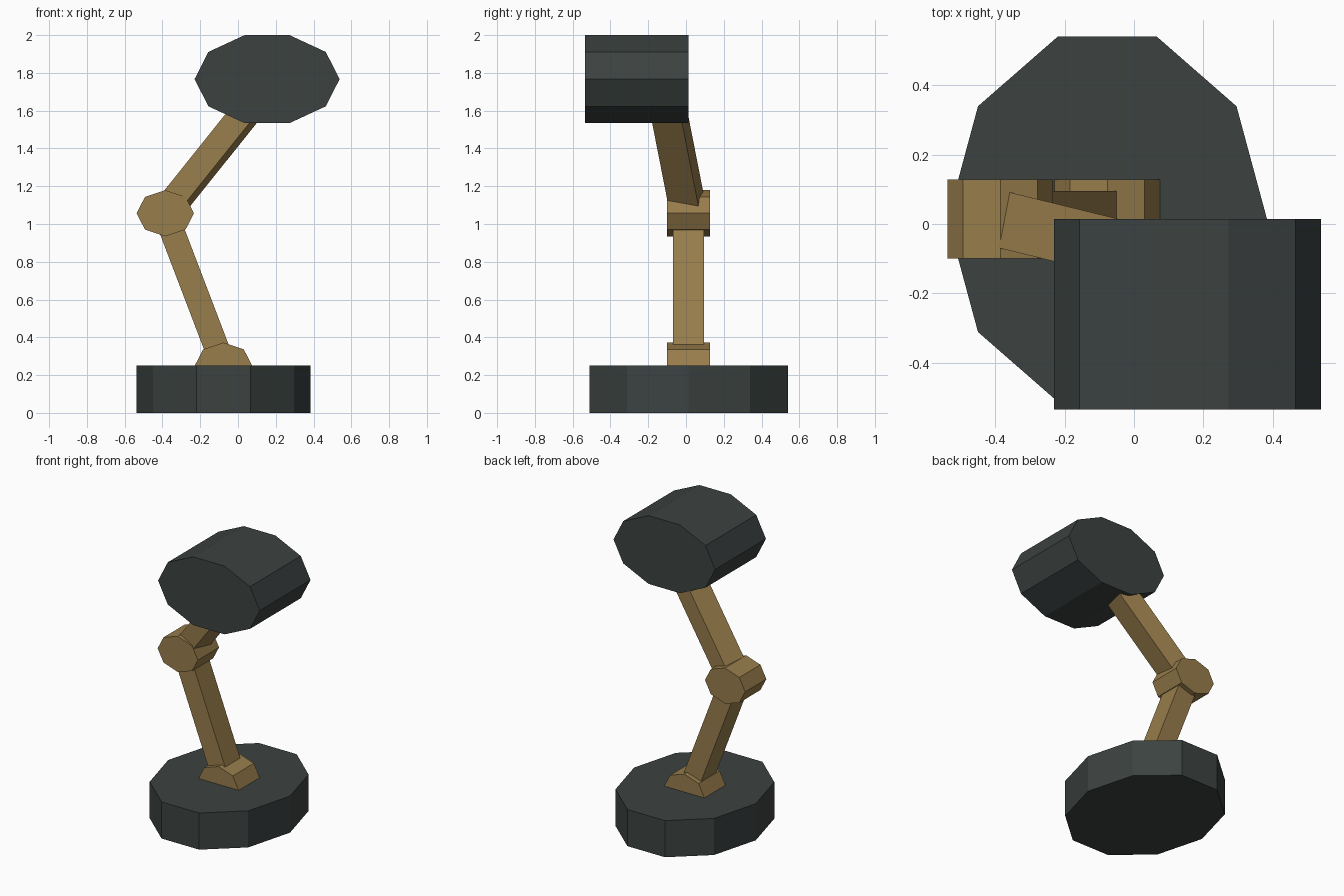
import bpy, bmesh
from math import cos, sin, pi
from mathutils import Vector, Matrix

if "Cube" in bpy.data.objects:
    bpy.data.objects.remove(bpy.data.objects["Cube"])


def material(name, color):
    m = bpy.data.materials.new(name)
    m.diffuse_color = (*color, 1)
    m.use_nodes = True
    m.node_tree.nodes["Principled BSDF"].inputs["Base Color"].default_value = m.diffuse_color
    return m


dark = material("dark_grey", (0.045, 0.055, 0.053))
tan = material("tan", (0.31, 0.205, 0.07))


def add_object(name, bm, mat):
    bmesh.ops.recalc_face_normals(bm, faces=bm.faces)
    mesh = bpy.data.meshes.new(name)
    bm.to_mesh(mesh)
    bm.free()
    mesh.materials.append(mat)
    ob = bpy.data.objects.new(name, mesh)
    bpy.context.collection.objects.link(ob)
    return ob


def prism(name, sides, center, axis_u, axis_v, depth, mat):
    """Elliptical n-sided prism; axis_u and axis_v are the half axes, depth is the extrusion."""
    u, v, d = Vector(axis_u), Vector(axis_v), Vector(depth)
    c = Vector(center) - d / 2
    bm = bmesh.new()
    ring = [bm.verts.new(c + u * cos(2 * pi * i / sides) + v * sin(2 * pi * i / sides))
            for i in range(sides)]
    face = bm.faces.new(ring)
    ext = bmesh.ops.extrude_face_region(bm, geom=[face], use_keep_orig=True)
    bmesh.ops.translate(bm, vec=d, verts=[g for g in ext["geom"] if isinstance(g, bmesh.types.BMVert)])
    return add_object(name, bm, mat)


def beam(name, start, end, thick, wide, mat):
    """Box beam between two points; its wide side stays horizontal."""
    a, b = Vector(start), Vector(end)
    d = (b - a).normalized()
    side = d.cross(Vector((0, 0, 1))).normalized()
    rot = Matrix((side.cross(d), side, d)).transposed().to_4x4()
    bm = bmesh.new()
    bmesh.ops.create_cube(bm, size=1)
    bmesh.ops.scale(bm, vec=(thick, wide, (b - a).length), verts=bm.verts)
    bmesh.ops.transform(bm, matrix=Matrix.Translation((a + b) / 2) @ rot, verts=bm.verts)
    return add_object(name, bm, mat)


Y = 0.014
foot_pivot = (-0.077, Y, 0.25)
elbow_pivot = (-0.385, Y, 1.057)

# Ten-sided base and lamp head
prism("base", 10, (-0.077, Y, 0.125), (0.46, 0, 0), (0, 0.553, 0), (0, 0, 0.25), dark)
prism("lamp_head", 10, (0.154, -0.26, 1.767), (0.384, 0, 0), (0, 0, 0.245), (0, 0.548, 0), dark)

# Eight-sided hinges
for name, pivot in (("foot_hinge", foot_pivot), ("elbow_hinge", elbow_pivot)):
    prism(name, 8, pivot, (0.152, 0, 0), (0, 0, 0.122), (0, 0.228, 0), tan)

# Arms
beam("lower_arm", foot_pivot, elbow_pivot, 0.131, 0.163, tan)
beam("upper_arm", elbow_pivot, (0.17, -0.122, 1.75), 0.131, 0.163, tan)
